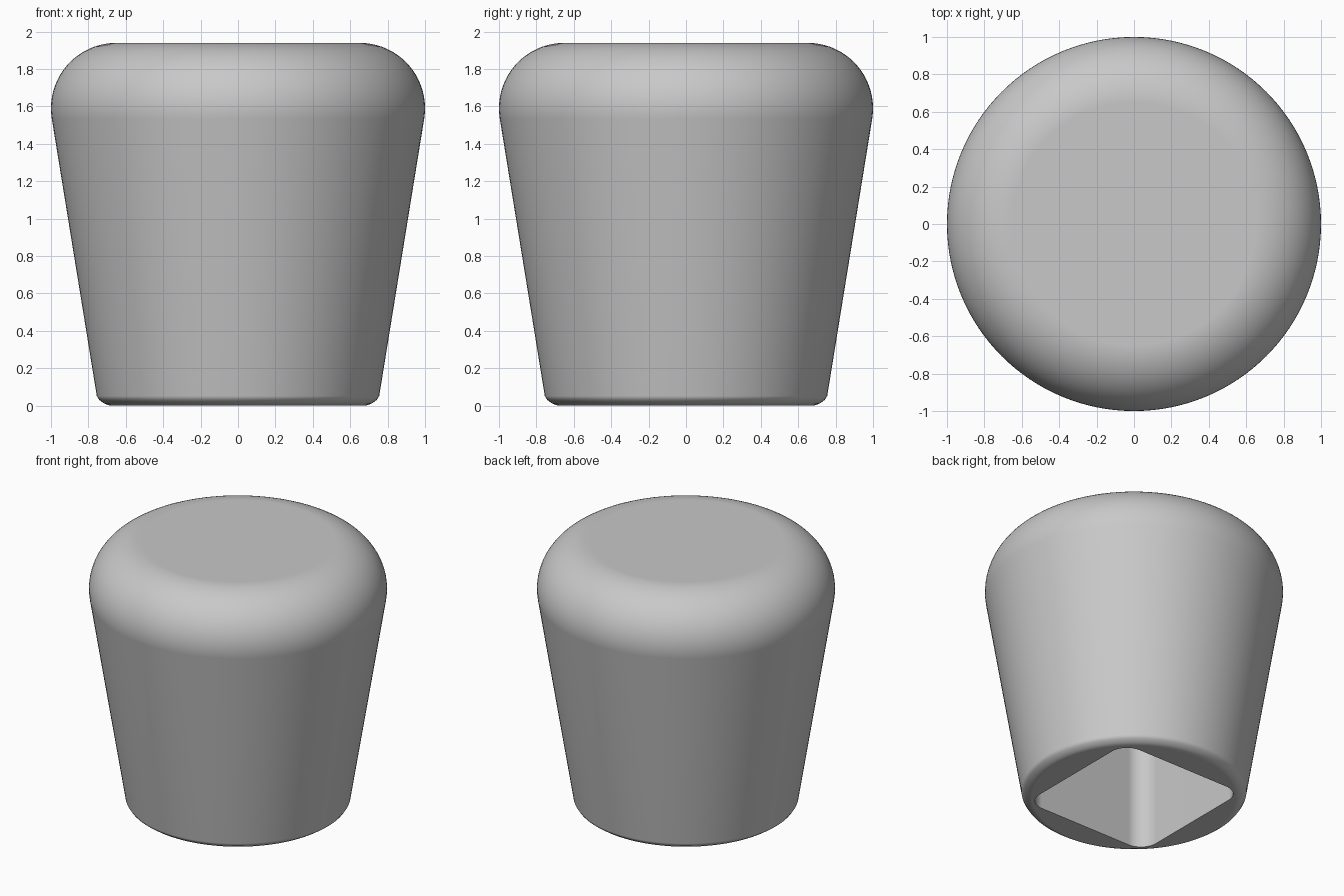
import bpy, bmesh, math
from mathutils import Vector

if "Cube" in bpy.data.objects:
    bpy.data.objects.remove(bpy.data.objects["Cube"], do_unlink=True)

HEIGHT = 1.94
CROWN = 0.35          # radius of the rounded top rim
TAPER = math.radians(9.2)
SOCKET_HALF = 0.51    # half the width of the square socket
SOCKET_DEPTH = 1.2
SIDES = 128

grey = bpy.data.materials.new("plain grey")
grey.use_nodes = True
colour = (0.58, 0.58, 0.58, 1)
grey.diffuse_color = colour
grey.node_tree.nodes["Principled BSDF"].inputs["Base Color"].default_value = colour


def add_object(name, bm):
    bmesh.ops.recalc_face_normals(bm, faces=bm.faces)
    mesh = bpy.data.meshes.new(name)
    bm.to_mesh(mesh)
    bm.free()
    mesh.materials.append(grey)
    obj = bpy.data.objects.new(name, mesh)
    bpy.context.collection.objects.link(obj)
    return obj


def apply_modifier(obj, mod):
    with bpy.context.temp_override(object=obj, active_object=obj):
        bpy.ops.object.modifier_apply(modifier=mod.name)


# Knob body: small bottom round, tapered wall, large top round
profile = [(0.683, 0), (0.716, 0.012), (0.741, 0.03), (0.755, 0.052)]
steps = 20
for i in range(steps + 1):
    a = -TAPER + (math.pi / 2 + TAPER) * i / steps
    profile.append((1 - CROWN + CROWN * math.cos(a),
                    HEIGHT - CROWN + CROWN * math.sin(a)))

bm = bmesh.new()
rings = []
for r, z in profile:
    rings.append([bm.verts.new((r * math.cos(t), r * math.sin(t), z))
                  for t in (2 * math.pi * k / SIDES for k in range(SIDES))])
for low, high in zip(rings, rings[1:]):
    for k in range(SIDES):
        n = (k + 1) % SIDES
        bm.faces.new((low[k], low[n], high[n], high[k]))
bm.faces.new(rings[0][::-1])
bm.faces.new(rings[-1])
knob = add_object("knob", bm)

# Square socket with rounded corners, cut up from the bottom
bm = bmesh.new()
bmesh.ops.create_cube(bm, size=2)
bmesh.ops.scale(bm, vec=Vector((SOCKET_HALF, SOCKET_HALF, SOCKET_DEPTH)), verts=bm.verts)
uprights = [e for e in bm.edges if abs(e.verts[0].co.z - e.verts[1].co.z) > 0.1]
bmesh.ops.bevel(bm, geom=uprights, offset=0.13, segments=10, profile=0.5, affect='EDGES')
cutter = add_object("socket_cutter", bm)
cutter.hide_render = True

cut = knob.modifiers.new("socket", 'BOOLEAN')
cut.operation = 'DIFFERENCE'
cut.solver = 'EXACT'
cut.object = cutter
apply_modifier(knob, cut)
bpy.data.objects.remove(cutter, do_unlink=True)

# Smooth rounds, crisp socket rim
bpy.ops.object.select_all(action='DESELECT')
knob.select_set(True)
bpy.context.view_layer.objects.active = knob
bpy.ops.object.shade_smooth_by_angle(angle=math.radians(35))
normals = knob.modifiers.new("flat_normals", 'WEIGHTED_NORMAL')
normals.keep_sharp = True
